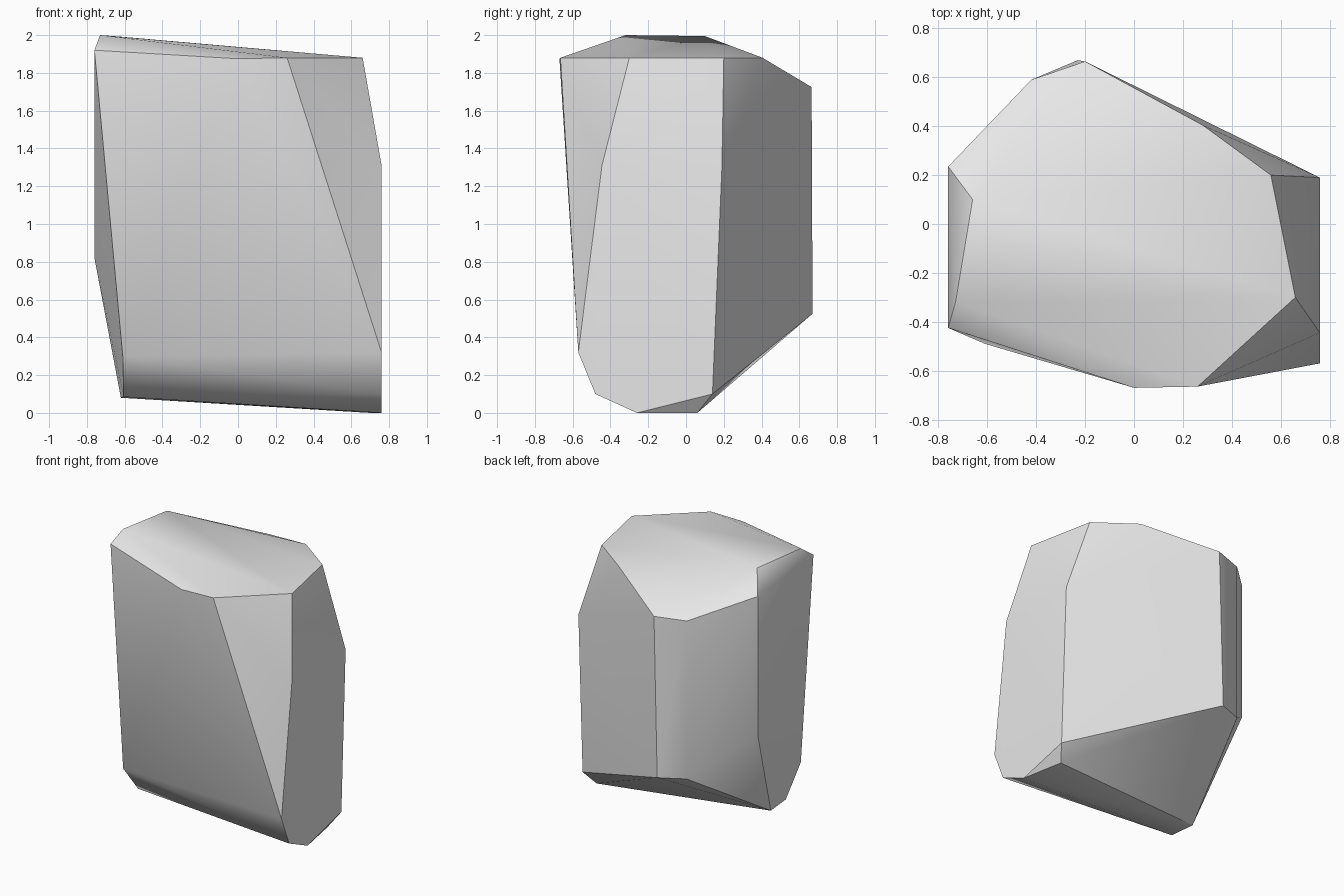
import bpy
import bmesh
import math

# Remove the default cube
cube = bpy.data.objects.get("Cube")
if cube:
    bpy.data.objects.remove(cube, do_unlink=True)

# Stone colour
stone = bpy.data.materials.new("pale_grey_stone")
stone.use_nodes = True
stone.diffuse_color = (0.8, 0.8, 0.8, 1)
stone.node_tree.nodes["Principled BSDF"].inputs["Base Color"].default_value = (0.8, 0.8, 0.8, 1)

# Corners of the chiselled boulder, from the crown down to the foot
crown = [(-0.73, -0.32, 2.0), (-0.66, 0.10, 1.995)]
rim = [
    (-0.76, -0.425, 1.92), (0.0, -0.67, 1.875), (0.26, -0.665, 1.88),
    (0.66, -0.30, 1.88), (0.56, 0.20, 1.88), (0.28, 0.405, 1.88),
    (-0.20, 0.665, 1.725), (-0.42, 0.59, 1.72), (-0.76, 0.235, 1.86),
]
sides = [
    (0.76, -0.445, 1.31), (0.76, 0.19, 1.30),
    (-0.76, 0.235, 0.82), (-0.42, 0.59, 0.535), (-0.23, 0.67, 0.525),
]
foot = [
    (0.76, -0.57, 0.32), (0.76, -0.48, 0.10), (0.76, -0.26, 0.0),
    (0.70, 0.06, 0.0), (0.76, 0.14, 0.10),
    (-0.61, -0.49, 0.30), (-0.605, -0.32, 0.085), (-0.62, -0.12, 0.08),
]

# Wrap the corners in a convex shell and merge the flat facets
bm = bmesh.new()
for corner in crown + rim + sides + foot:
    bm.verts.new(corner)
hull = bmesh.ops.convex_hull(bm, input=bm.verts[:])
inside = {v for v in hull["geom_interior"] if isinstance(v, bmesh.types.BMVert)}
bmesh.ops.delete(bm, geom=list(inside), context="VERTS")
bmesh.ops.dissolve_limit(bm, angle_limit=math.radians(1.5),
                         verts=bm.verts[:], edges=bm.edges[:])
bmesh.ops.recalc_face_normals(bm, faces=bm.faces[:])

mesh = bpy.data.meshes.new("boulder")
bm.to_mesh(mesh)
bm.free()
mesh.materials.append(stone)
boulder = bpy.data.objects.new("boulder", mesh)
bpy.context.collection.objects.link(boulder)

# Smooth the gentle bends, keep the chiselled edges sharp
for obj in bpy.context.selected_objects:
    obj.select_set(False)
boulder.select_set(True)
bpy.context.view_layer.objects.active = boulder
bpy.ops.object.shade_smooth_by_angle(angle=math.radians(30))
